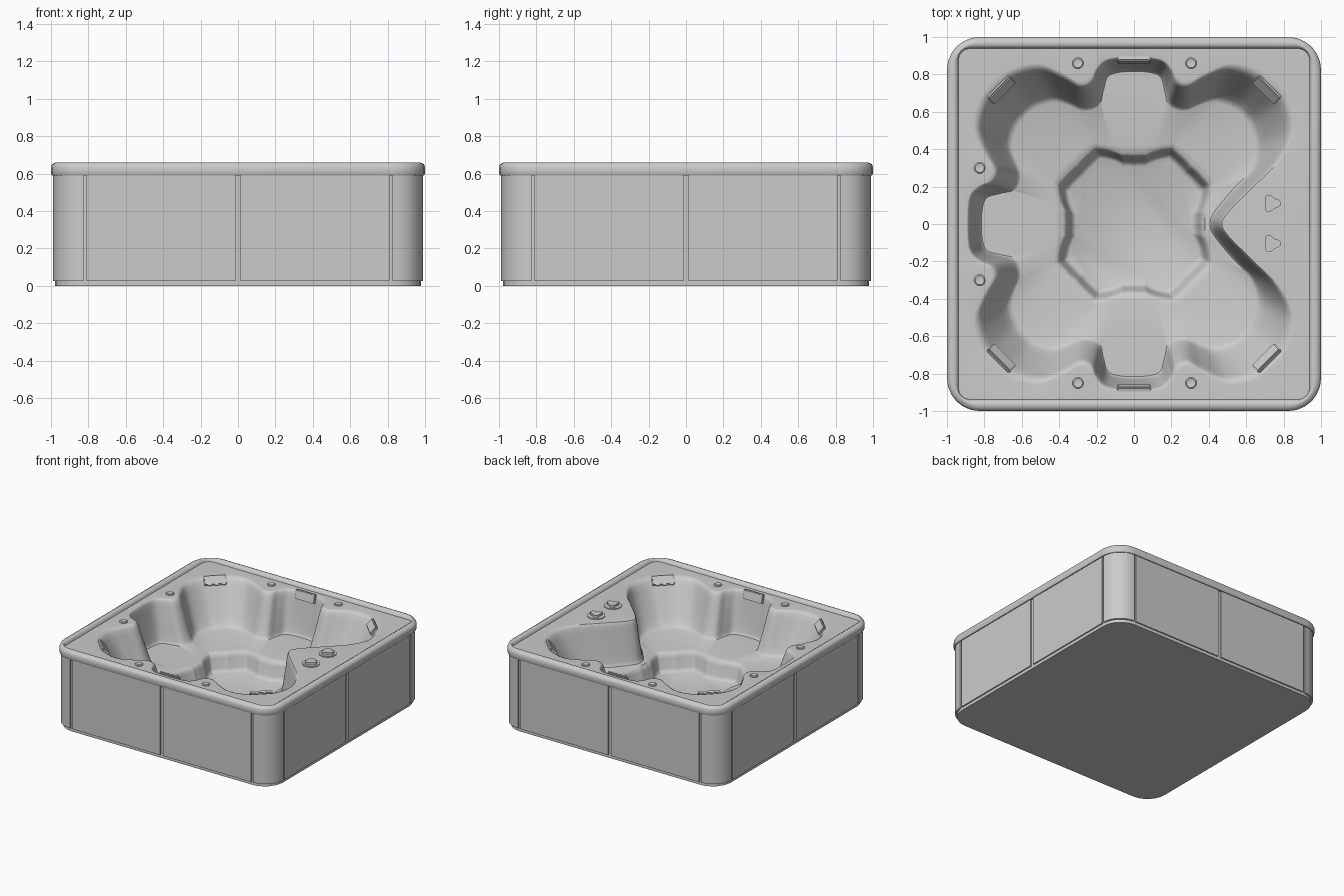
import bpy, bmesh, math
from mathutils import Vector, Matrix

if "Cube" in bpy.data.objects:
    bpy.data.objects.remove(bpy.data.objects["Cube"], do_unlink=True)

GREY = (0.6, 0.6, 0.6, 1)
mat = bpy.data.materials.new("light_grey")
mat.use_nodes = True
mat.diffuse_color = GREY
mat.node_tree.nodes["Principled BSDF"].inputs["Base Color"].default_value = GREY


def finish(name, bm, angle=35):
    mesh = bpy.data.meshes.new(name)
    bm.to_mesh(mesh)
    bm.free()
    ob = bpy.data.objects.new(name, mesh)
    bpy.context.collection.objects.link(ob)
    mesh.materials.append(mat)
    bpy.ops.object.select_all(action="DESELECT")
    ob.select_set(True)
    bpy.context.view_layer.objects.active = ob
    bpy.ops.object.shade_smooth_by_angle(angle=math.radians(angle))
    return ob


def loft(name, rings, cap_first=False, cap_last=False, angle=35):
    """Skin counter-clockwise rings of equal point count."""
    bm = bmesh.new()
    rows = [[bm.verts.new(p) for p in ring] for ring in rings]
    n = len(rows[0])
    for a, b in zip(rows, rows[1:]):
        for i in range(n):
            j = (i + 1) % n
            bm.faces.new((a[i], a[j], b[j], b[i]))
    if cap_first:
        bm.faces.new(rows[0][::-1])
    if cap_last:
        bm.faces.new(rows[-1])
    return finish(name, bm, angle)


def at(points, z):
    return [Vector((p[0], p[1], z)) for p in points]


def prism(name, points, z0, z1):
    return loft(name, [at(points, z0), at(points, z1)], True, True)


def arc(cx, cy, r, a0, a1, n):
    angles = [math.radians(a0 + (a1 - a0) * i / n) for i in range(n + 1)]
    return [Vector((cx + r * math.cos(a), cy + r * math.sin(a))) for a in angles]


def circle(cx, cy, r, n=20):
    return arc(cx, cy, r, 0, 360, n)[:-1]


def rounded_square(h, r):
    c = h - r
    return [p for k, (sx, sy) in enumerate([(1, 1), (-1, 1), (-1, -1), (1, -1)])
            for p in arc(sx * c, sy * c, r, 90 * k, 90 * k + 90, 6)]


# Basin outlines: one eighth reused around the lobes, plus the pointed right side
TOP_LOBE = [(0, .89), (.14, .88), (.2, .83), (.23, .77), (.29, .75), (.38, .80), (.51, .85), (.65, .82)]
TOP_POINT = [(.47, 0), (.51, .07), (.64, .2), (.78, .345), (.85, .5), (.82, .66)]
SEAT_LOBE = [(0, .82), (.13, .80), (.165, .72), (.19, .635), (.27, .61), (.35, .64), (.43, .66), (.53, .63)]
SEAT_POINT = [(.41, 0), (.43, .06), (.52, .17), (.62, .28), (.66, .4), (.63, .52)]


def outline(point, lobe, diagonal, steps=6):
    d = diagonal
    half = point + [(d, d)] + lobe[::-1] + [(-x, y) for x, y in lobe[1:]]
    half += [(-d, d)] + [(-y, x) for x, y in lobe[::-1]]
    ctrl = [Vector(p) for p in half + [(x, -y) for x, y in half[-2:0:-1]]]
    n, out = len(ctrl), []
    for i in range(n):
        p0, p1, p2, p3 = (ctrl[(i + k) % n] for k in (-1, 0, 1, 2))
        for s in range(steps):
            t = s / steps
            out.append(p1 + 0.5 * t * ((p2 - p0) + t * ((2 * p0 - 5 * p1 + 4 * p2 - p3)
                                                       + t * (3 * (p1 - p2) + p3 - p0))))
    return out


def footwell_radius(a):
    """Wavy octagon, folded into one eighth of a turn."""
    a = math.degrees(a) % 90
    a = min(a, 90 - a)
    keys = [(0, .375), (10, .382), (20, .43), (27, .462), (34, .452), (45, .442)]
    for (a0, r0), (a1, r1) in zip(keys, keys[1:]):
        if a <= a1:
            return r0 + (r1 - r0) * (a - a0) / (a1 - a0)
    return keys[-1][1]


def scaled_footwell(points, k):
    rings = []
    for p in points:
        a = math.atan2(p.y, p.x)
        rings.append(Vector((math.cos(a), math.sin(a))) * (footwell_radius(a) - k))
    return rings


def blend(a, b, t):
    return [p.lerp(q, t) for p, q in zip(a, b)]


top = outline(TOP_POINT, TOP_LOBE, .745)
seat = outline(SEAT_POINT, SEAT_LOBE, .585)
edge = [p * (.945 / max(abs(p.x), abs(p.y))) for p in top]
well = scaled_footwell(seat, 0)

# Deck, sloping walls, seat ledge and footwell in one moulded skin
rings = [at(edge, .635), at(blend(top, edge, .08), .635)]
for t, z in [(0, .634), (.08, .627), (.16, .61), (.25, .575), (.5, .47), (.75, .37), (.88, .325), (.96, .307), (1.05, .30)]:
    rings.append(at(blend(top, seat, t), z))
rings.append(at(blend(seat, well, .9), .295))
for k, z in [(0, .29), (.012, .28), (.022, .255), (.04, .18), (.05, .16), (.07, .15)]:
    rings.append(at(scaled_footwell(seat, k), z))
loft("moulded_basin", rings, cap_last=True, angle=40)

# Rounded lip around the deck
lip = [(.96, .14, .59), (.995, .17, .59), (1, .175, .6), (1, .175, .635), (.993, .17, .651), (.975, .155, .66),
       (.957, .1, .66), (.943, .07, .652), (.937, .06, .63)]
loft("rim", [at(rounded_square(h, r), z) for h, r, z in lip], angle=50)

# Base tray and recessed core behind the panels
prism("base_tray", rounded_square(.978, .165), 0, .03)
loft("cabinet_core", [at(rounded_square(.978, .165), z) for z in (.03, .6)])

# Side panels and rounded corner posts, separated by narrow grooves
panel = [Vector(p) for p in [(.96, .014), (.988, .014), (.988, .81), (.96, .81)]]
post = [Vector((.96, .826))] + arc(.826, .826, .162, 0, 90, 8) + [Vector((.826, .96)), Vector((.9, .9))]
for k in range(4):
    turn = Matrix.Rotation(k * math.pi / 2, 2)
    prism("corner_post", [turn @ p for p in post], .025, .592)
    for side in (1, -1):
        pts = [Vector((p.x, p.y * side)) for p in panel][::side]
        prism("side_panel", [turn @ p for p in pts], .025, .592)

# Small air valves on the deck
for x, y in [(-.3, .86), (.305, .86), (-.3, -.85), (.305, -.85), (-.825, .3), (-.825, -.3)]:
    loft("air_valve", [at(circle(x, y, r), z) for r, z in [(.03, .63), (.03, .64), (.024, .645), (.018, .643)]],
         cap_last=True)

# Three-lobed control knobs on round plates
for y in (.11, -.105):
    prism("knob_plate", circle(.735, y, .066, 28), .63, .641)
    lobes = [Vector((.735, y)) + Vector((math.cos(a), math.sin(a))) * (.041 + .009 * math.cos(3 * a))
             for a in (i * math.tau / 30 for i in range(30))]
    prism("control_knob", lobes, .64, .66)


# Head pillows: padded slabs leaning on the wall
def pillow(x, y, length, tilt):
    bm = bmesh.new()
    bmesh.ops.create_cube(bm, size=1)
    bmesh.ops.scale(bm, vec=(length, .025, .075), verts=bm.verts)
    bmesh.ops.bevel(bm, geom=bm.edges[:], offset=.007, segments=2, affect="EDGES")
    facing = math.atan2(y, x) - math.pi / 2
    place = Matrix.Translation((x, y, .615)) @ Matrix.Rotation(facing, 4, "Z")
    bm.transform(place @ Matrix.Rotation(math.radians(-tilt), 4, "X"))
    finish("head_pillow", bm)


for sy in (1, -1):
    pillow(0, .875 * sy, .18, 14)
    for sx in (1, -1):
        pillow(.71 * sx, .718 * sy, .17, 40)
